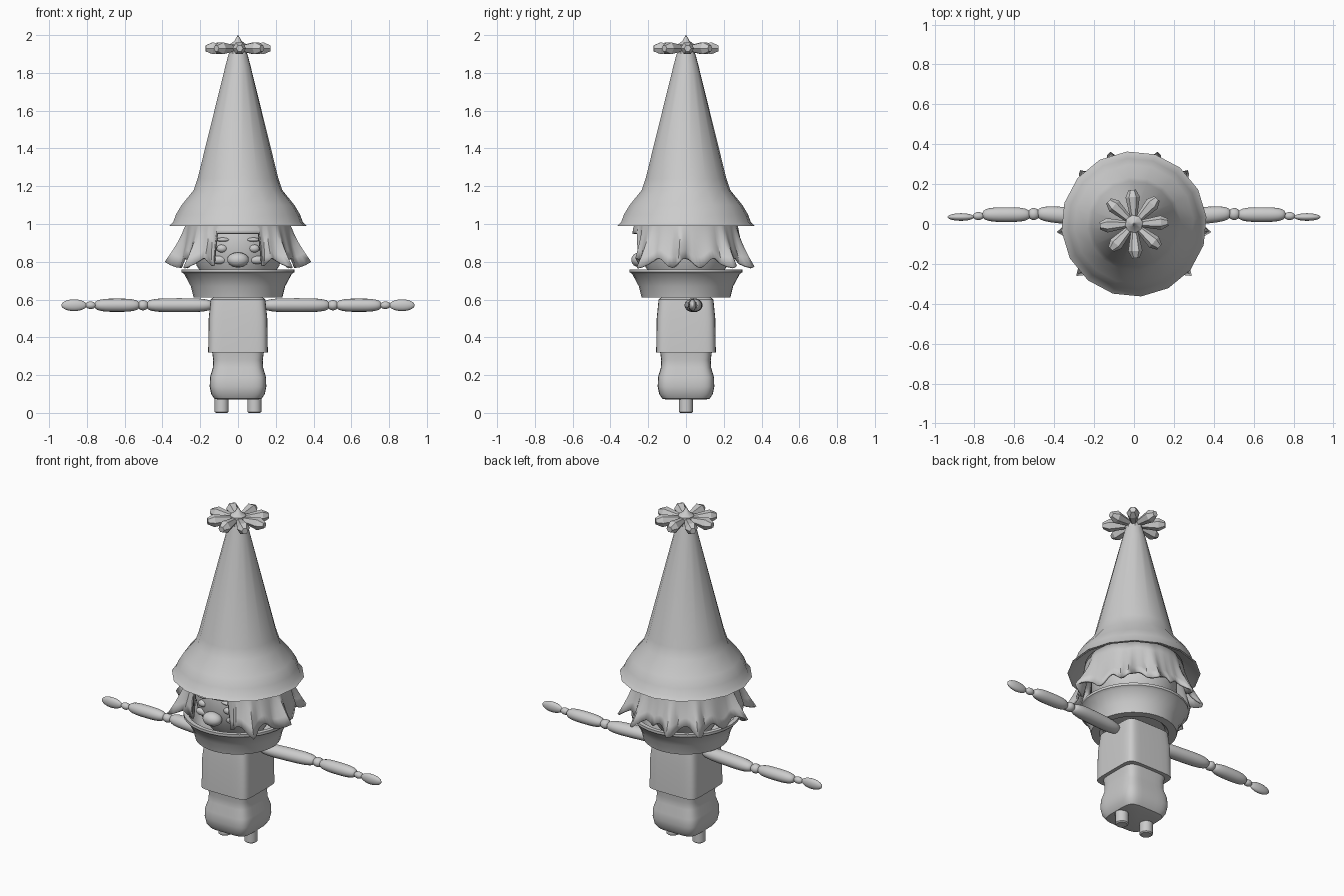
import bpy, bmesh
from math import sin, cos, pi, radians, copysign, sqrt
from mathutils import Matrix, Vector

if "Cube" in bpy.data.objects:
    bpy.data.objects.remove(bpy.data.objects["Cube"])

grey = bpy.data.materials.new("light grey")
grey.use_nodes = True
grey.diffuse_color = (0.6, 0.6, 0.6, 1)
grey.node_tree.nodes["Principled BSDF"].inputs["Base Color"].default_value = grey.diffuse_color


def finish(name, bm, location=(0, 0, 0), angle=40):
    bmesh.ops.recalc_face_normals(bm, faces=bm.faces)
    mesh = bpy.data.meshes.new(name)
    bm.to_mesh(mesh)
    bm.free()
    mesh.materials.append(grey)
    part = bpy.data.objects.new(name, mesh)
    part.location = location
    bpy.context.collection.objects.link(part)
    bpy.ops.object.select_all(action="DESELECT")
    part.select_set(True)
    bpy.context.view_layer.objects.active = part
    bpy.ops.object.shade_smooth_by_angle(angle=radians(angle))
    return part


def loft(name, profile, sides=32, power=2, location=(0, 0, 0), angle=40):
    """Stack cross-sections given as (radius, height); power above two makes them boxy."""
    bm = bmesh.new()
    rings = []
    for radius, height in profile:
        ring = []
        for step in range(sides):
            turn = 2 * pi * (step + 0.25) / sides
            x, y = (copysign(abs(f(turn)) ** (2 / power), f(turn)) for f in (cos, sin))
            ring.append(bm.verts.new((radius * x, radius * y, height)))
        rings.append(ring)
    for low, high in zip(rings, rings[1:]):
        for i in range(sides):
            bm.faces.new((low[i - 1], low[i], high[i], high[i - 1]))
    bm.faces.new(rings[0])
    bm.faces.new(rings[-1])
    return finish(name, bm, location, angle)


def pod(name, location, size, power=2):
    """Ellipsoid along x; a higher power gives blunter ends."""
    bm = bmesh.new()
    bmesh.ops.create_uvsphere(bm, u_segments=16, v_segments=16, radius=1,
                              matrix=Matrix.Rotation(pi / 2, 4, "Y"))
    for vert in bm.verts:
        along = vert.co.x
        across = sqrt(max(0, 1 - along * along))
        swell = across ** (2 / power - 1) if across > 0.001 else 0
        vert.co = (copysign(abs(along) ** (2 / power), along) * size[0],
                   vert.co.y * swell * size[1], vert.co.z * swell * size[2])
    return finish(name, bm, location)


# Tall pointed hat with a flared, hollow brim
loft("hat", [(0.23, 1.1), (0.35, 0.99), (0.365, 0.99), (0.345, 1.01), (0.33, 1.05), (0.3, 1.1),
             (0.235, 1.18), (0.215, 1.24), (0.066, 1.84), (0.05, 1.9)], sides=16, angle=50)

# Flower of eight faceted petals on the hat tip
petals = 8
for index in range(petals):
    bm = bmesh.new()
    spread = Matrix.Rotation(2 * pi * index / petals + 0.05, 4, "Z")
    tilt = Matrix.Rotation(pi / 2, 4, "Y")
    bmesh.ops.create_cone(bm, cap_ends=True, segments=6, radius1=0.012, radius2=0.036, depth=0.13,
                          matrix=spread @ Matrix.Translation((0.07, 0, 0)) @ tilt)
    tip = max(bm.faces, key=lambda face: face.calc_center_median().length)
    blunt = bmesh.ops.extrude_face_region(bm, geom=[tip])["geom"]
    bm.faces.remove(tip)
    corners = [item for item in blunt if isinstance(item, bmesh.types.BMVert)]
    middle = sum((vert.co for vert in corners), Vector()) / len(corners)
    for vert in corners:
        vert.co = middle * 1.27 + (vert.co - middle) * 0.5
    finish("petal_" + str(index + 1), bm, (0, 0, 1.93), 25)
loft("flower_tip", [(0.05, 1.9), (0.045, 1.95), (0.018, 1.97), (0.002, 2)], sides=petals, angle=30)

# Head and nose
loft("head", [(0.15, 0.68), (0.22, 0.78), (0.235, 0.86), (0.235, 0.95), (0.2, 1.04)])
pod("nose", (0, -0.245, 0.81), (0.057, 0.045, 0.04))


# Ragged hair: scalloped lower edge, longer tufts, and an opening for the face
def lower_edge(degrees):
    """Radius and height of the hair edge; degrees are measured from the front."""
    if degrees < 27:
        return 0.285, 0.95
    if degrees < 32:
        return 0.285, 0.78
    tuft = max(max(0, 1 - abs(degrees - peak) / 8) for peak in (48, 84, 134, 161))
    return 0.32 + 0.07 * tuft, 0.795 + 0.025 * sin(radians(degrees * 13))


bm = bmesh.new()
rows, columns = 6, []
for degrees in range(-180, 180, 3):
    outward = Vector((sin(radians(degrees)), -cos(radians(degrees)), 0))
    radius, height = lower_edge(abs(degrees))
    column = []
    for row in range(rows):
        t = row / (rows - 1)
        spot = outward * (0.27 + (radius - 0.27) * t ** 1.5)
        spot.z = 1.04 + (height - 1.04) * t
        column.append(bm.verts.new(spot))
    columns.append(column)
for i, column in enumerate(columns):
    before = columns[i - 1]
    for row in range(rows - 1):
        bm.faces.new((before[row], before[row + 1], column[row + 1], column[row]))
hair = finish("hair", bm)
hair.modifiers.new("thickness", "SOLIDIFY").thickness = 0.012

# Bowl-like collar with a rolled rim
loft("collar", [(0.17, 0.63), (0.19, 0.61), (0.235, 0.61), (0.25, 0.67), (0.285, 0.735),
                (0.3, 0.745), (0.3, 0.76), (0.275, 0.76), (0.24, 0.7), (0.2, 0.67)])

# Boxy jacket over rounded trousers
loft("jacket", [(0.15, 0.32), (0.158, 0.32), (0.155, 0.5), (0.145, 0.6), (0.12, 0.62)], 40, 7)
loft("trousers", [(0.1, 0.07), (0.125, 0.075), (0.142, 0.1), (0.15, 0.14), (0.148, 0.19),
                  (0.133, 0.24), (0.131, 0.28), (0.138, 0.33)], 40, 5)

# Paired parts: name, x, y, z, half sizes, bluntness
paired_parts = [
    ("eye", 0.085, -0.215, 0.87, (0.028, 0.02, 0.021), 2),
    ("brow", 0.08, -0.22, 0.917, (0.036, 0.018, 0.011), 2),
    ("cheek", 0.1, -0.2, 0.81, (0.04, 0.02, 0.022), 2),
    ("upper_arm", 0.31, 0.04, 0.57, (0.175, 0.042, 0.037), 3.5),
    ("elbow", 0.503, 0.05, 0.57, (0.03, 0.03, 0.027), 2),
    ("forearm", 0.64, 0.047, 0.57, (0.12, 0.037, 0.035), 3),
    ("wrist", 0.78, 0.04, 0.57, (0.028, 0.02, 0.02), 2),
    ("hand", 0.868, 0.035, 0.57, (0.067, 0.019, 0.031), 2),
]
for side, word in ((1, "left_"), (-1, "right_")):
    for name, x, y, z, size, bluntness in paired_parts:
        part = pod(word + name, (side * x, y, z), size, bluntness)
        if name == "upper_arm":
            part.rotation_euler.z = side * 0.08
    loft(word + "leg", [(0.03, 0), (0.037, 0.006), (0.037, 0.1)], 16, location=(side * 0.087, 0, 0))
